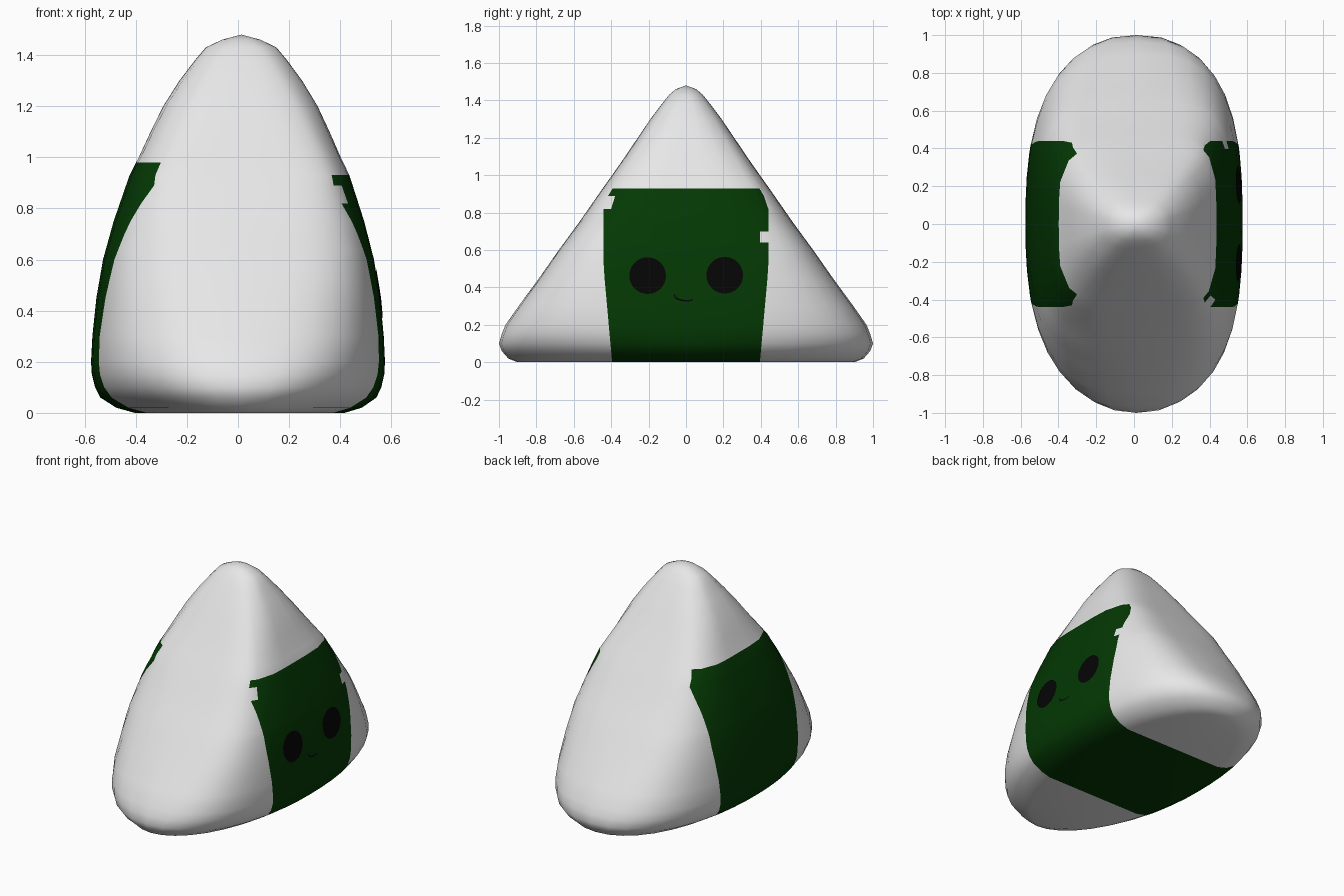
import bpy, bmesh, math

if "Cube" in bpy.data.objects:
    bpy.data.objects.remove(bpy.data.objects["Cube"])

# height, half length (y), half width (x), squareness of the cross-section
PROFILE = [(0, .90, .41, 2.1), (.02, .95, .48, 2.15), (.06, .985, .54, 2.25), (.1, 1, .56, 2.4),
           (.15, .985, .572, 2.55), (.2, .965, .575, 2.65), (.3, .895, .57, 2.9), (.45, .785, .555, 3.15),
           (.6, .68, .53, 3.5), (.75, .57, .49, 3.8), (.93, .445, .43, 4.4), (1.0, .395, .395, 4.3),
           (1.1, .325, .35, 3.9), (1.2, .258, .302, 3.5), (1.3, .19, .24, 3.1), (1.38, .13, .18, 2.8),
           (1.43, .09, .138, 2.5), (1.46, .055, .075, 2.3)]
TOP = 1.48
ENDS = 7
FRACS = [-1, -.91, -.6, -.3, 0, .3, .6, .9, 1]
EXTRA_ROWS = [.52, .64, .70, .82, .89, .98]


def material(name, col):
    m = bpy.data.materials.new(name)
    m.diffuse_color = (*col, 1)
    m.use_nodes = True
    m.node_tree.nodes["Principled BSDF"].inputs["Base Color"].default_value = m.diffuse_color
    return m


rice = material("rice white", (.8, .8, .8))
green = material("seaweed green", (.0012, .040, .0012))
black = material("face black", (.0015, .0015, .0015))


def section(z, way=1, side=1):
    """Half length, half width and squareness; hand-moulded, so the quarters differ a little."""
    for a, b in zip(PROFILE, PROFILE[1:]):
        if z <= b[0]:
            break
    t = (z - a[0]) / (b[0] - a[0])
    L, W, n = [p + (q - p) * t for p, q in zip(a, b)][1:]
    if way < 0:
        n -= .2 * max(0, 1 - z / .4)
    return L, W, n + side * .25 * max(0, 1 - abs(z - .65) / .6)


def shift(x):
    """The ends and the tip lean slightly to the right."""
    return x + .013 * (1 - (x / .575) ** 2)


def side_x(y, z, side=1):
    L, W, n = section(z, y, side)
    return W * max(0, 1 - (abs(y) / L) ** n) ** (1 / n)


def end_points(z, e, way, side):
    L, W, n = section(z, way, side)
    t0 = math.asin((e / L) ** (n / 2))
    pts = []
    for k in range(1, ENDS):
        t = t0 + (math.pi / 2 - t0) * k / ENDS
        pts.append((W * math.cos(t) ** (2 / n), way * L * math.sin(t) ** (2 / n)))
    return pts + [(0, way * L)]


def column_points(z, side):
    """Points along one side of a section, from the front tip to the back tip."""
    edge = .395 + .045 * min(1, z / .5)
    e = min(edge, section(z)[0] * (.88 if side > 0 else .91))
    pts = end_points(z, e, -1, side)[::-1]
    pts += [(side_x(f * e, z, side), f * e) for f in FRACS]
    pts += end_points(z, e, 1, side)
    return [(shift(side * x), y, z) for x, y in pts]


def finish(bm, name, mats):
    bmesh.ops.recalc_face_normals(bm, faces=bm.faces)
    for f in bm.faces:
        f.smooth = True
    me = bpy.data.meshes.new(name)
    bm.to_mesh(me)
    bm.free()
    for m in mats:
        me.materials.append(m)
    ob = bpy.data.objects.new(name, me)
    bpy.context.collection.objects.link(ob)
    return ob


# rounded rice body with the seaweed wrap as coloured faces
bm = bmesh.new()
rows = sorted([p[0] for p in PROFILE] + EXTRA_ROWS)
rings = []
for z in rows:
    plus, minus = column_points(z, 1), column_points(z, -1)
    rings.append([bm.verts.new(p) for p in plus + minus[-2:0:-1]])
N = len(rings[0])
last = N // 2
first_wrap, end_wrap = ENDS, ENDS + len(FRACS) - 1


def is_wrap(i, zc):
    right = i < last
    j = i if right else N - 1 - i
    if not first_wrap <= j < end_wrap or zc > (.93 if right else .98):
        return False
    torn = right and ((j == end_wrap - 1 and .64 < zc < .70) or (j == first_wrap and .82 < zc < .89))
    return not torn


for r in range(len(rows) - 1):
    for i in range(N):
        k = (i + 1) % N
        f = bm.faces.new((rings[r][i], rings[r][k], rings[r + 1][k], rings[r + 1][i]))
        f.material_index = int(is_wrap(i, (rows[r] + rows[r + 1]) / 2))
tip = bm.verts.new((shift(0), 0, TOP))
for i in range(N):
    bm.faces.new((rings[-1][i], rings[-1][(i + 1) % N], tip))
# flat underside, wrap passes straight across it
for j in range(last):
    ids = list(dict.fromkeys([j, j + 1, (N - j - 1) % N, (N - j) % N]))
    f = bm.faces.new([rings[0][i] for i in ids])
    f.material_index = int(first_wrap <= j < end_wrap)
finish(bm, "rice_ball", [rice, green])


# face details: thin plates that follow the right side
def on_side(y, z):
    return (shift(side_x(y, z)) + .004, y, z)


def eye(name, cy, cz, radius, seg=28):
    bm = bmesh.new()
    centre = bm.verts.new(on_side(cy, cz))
    loops = [[bm.verts.new(on_side(cy + radius * s * math.cos(a), cz + radius * s * math.sin(a)))
              for a in (2 * math.pi * i / seg for i in range(seg))] for s in (.5, 1)]
    for i in range(seg):
        k = (i + 1) % seg
        bm.faces.new((centre, loops[0][i], loops[0][k]))
        bm.faces.new((loops[0][i], loops[1][i], loops[1][k], loops[0][k]))
    finish(bm, name, [black])


eye("front_eye", -.205, .463, .098)
eye("back_eye", .207, .465, .098)

# small smile
bm = bmesh.new()
path = [(-.064, .362), (-.056, .345), (-.032, .333), (0, .328), (.036, .332)]
pairs = [[bm.verts.new(on_side(y + d * .6, z + d)) for d in (-.004, .004)] for y, z in path]
for a, b in zip(pairs, pairs[1:]):
    bm.faces.new((a[0], b[0], b[1], a[1]))
finish(bm, "smile", [black])
